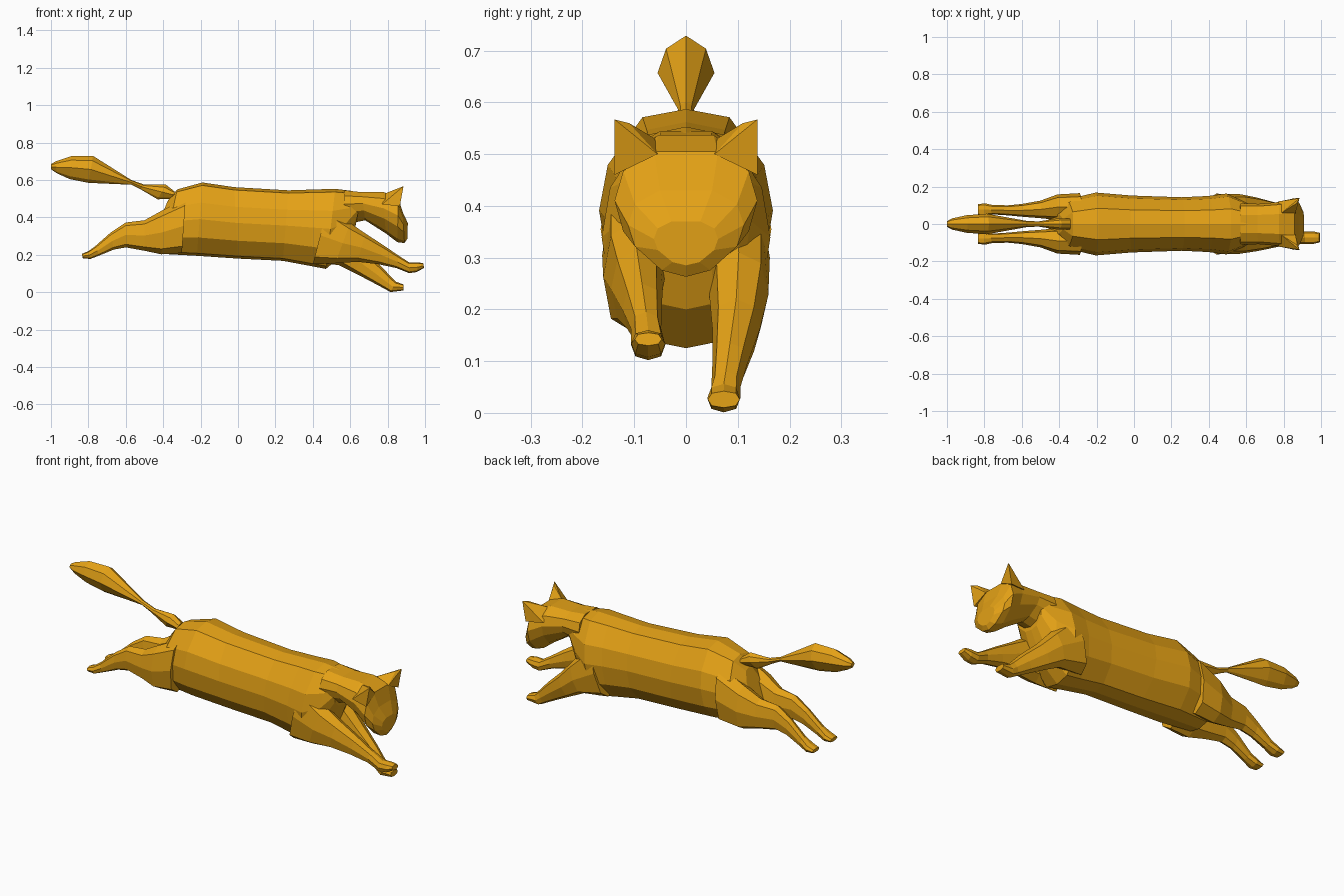
import bpy, bmesh
from mathutils import Vector

fur = bpy.data.materials.new("orange_fur")
fur.diffuse_color = (0.78, 0.36, 0.008, 1)

# Half cross-sections, top to bottom: (width fraction, height fraction)
BODY = [(0, 1), (.5, .92), (.9, .45), (1, .0), (.9, -.5), (.45, -.93), (0, -1)]
HEAD = [(0, 1), (.45, 1), (.88, .68), (1, .2), (.88, -.3), (.42, -.85), (0, -1)]
LIMB = [(0, 1), (.75, .75), (1, 0), (.75, -.75), (0, -1)]
TAIL = [(0, 1), (.7, .65), (1, 0), (.45, -.75), (0, -1)]


def finish(name, bm):
    bmesh.ops.recalc_face_normals(bm, faces=bm.faces)
    mesh = bpy.data.meshes.new(name)
    bm.to_mesh(mesh)
    bm.free()
    mesh.materials.append(fur)
    obj = bpy.data.objects.new(name, mesh)
    bpy.context.collection.objects.link(obj)
    return obj


def loft(name, section, rings, side=1):
    """Skin rings given as (top x, top z, bottom x, bottom z, centre y, half width)."""
    full = section + [(-s, t) for s, t in reversed(section[1:-1])]
    bm = bmesh.new()
    loops = []
    for xt, zt, xb, zb, yc, w in rings:
        top, bot = Vector((xt, 0, zt)), Vector((xb, 0, zb))
        loop = []
        for s, t in full:
            p = bot.lerp(top, (t + 1) / 2)
            p.y = side * yc + s * w
            loop.append(bm.verts.new(p))
        loops.append(loop)
    n = len(full)
    for a, b in zip(loops, loops[1:]):
        for i in range(n):
            j = (i + 1) % n
            bm.faces.new((a[i], a[j], b[j], b[i]))
    bm.faces.new(loops[0])
    bm.faces.new(loops[-1])
    return finish(name, bm)


# Torso from rump to neck
loft("torso", BODY, [
    (-.375, .49, -.46, .29, 0, .055),
    (-.325, .55, -.40, .205, 0, .13),
    (-.19, .587, -.22, .195, 0, .168),
    (-.02, .562, 0, .18, 0, .152),
    (.27, .545, .24, .168, 0, .143),
    (.42, .55, .38, .142, 0, .15),
    (.52, .553, .47, .125, 0, .163),
    (.60, .543, .56, .20, 0, .125),
    (.66, .53, .63, .36, 0, .09)])

# Head with blunt muzzle
loft("head", HEAD, [
    (.57, .545, .56, .36, 0, .11),
    (.66, .535, .68, .385, 0, .108),
    (.775, .537, .79, .315, 0, .118),
    (.857, .505, .852, .268, 0, .138),
    (.88, .43, .89, .263, 0, .112),
    (.908, .37, .905, .285, 0, .062)])

# Ears
for side, label in ((-1, "right"), (1, "left")):
    bm = bmesh.new()
    for x, y, z in [(.79, .06, .53), (.862, .055, .50), (.865, .138, .46),
                    (.77, .12, .47), (.885, .138, .567), (.868, .11, .56)]:
        bm.verts.new((x, side * y, z))
    bmesh.ops.convex_hull(bm, input=bm.verts)
    finish(label + "_ear", bm)

# Front legs, reaching forward at different heights
loft("right_front_leg", LIMB, [
    (.48, .46, .40, .15, .092, .07),
    (.60, .37, .52, .155, .10, .06),
    (.68, .315, .64, .163, .095, .05),
    (.78, .25, .75, .15, .085, .038),
    (.86, .195, .845, .13, .077, .029),
    (.915, .16, .915, .102, .073, .033),
    (.965, .16, .955, .108, .073, .033),
    (.99, .155, .995, .13, .073, .026)], -1)
loft("left_front_leg", LIMB, [
    (.48, .44, .40, .16, .092, .07),
    (.60, .31, .54, .145, .102, .057),
    (.68, .22, .62, .105, .097, .046),
    (.77, .135, .71, .058, .085, .034),
    (.82, .08, .785, .018, .077, .028),
    (.845, .056, .815, .001, .073, .032),
    (.885, .042, .885, .01, .073, .031)])

# Hind legs, stretched backward
for side, label in ((-1, "right"), (1, "left")):
    loft(label + "_hind_leg", LIMB, [
        (-.28, .50, -.30, .21, .09, .075),
        (-.41, .435, -.41, .203, .09, .068),
        (-.50, .385, -.50, .222, .078, .047),
        (-.60, .373, -.60, .24, .073, .034),
        (-.68, .32, -.665, .228, .073, .027),
        (-.765, .245, -.74, .197, .076, .025),
        (-.80, .22, -.79, .178, .077, .033),
        (-.835, .205, -.83, .182, .077, .03)], side)

# Tail: thin root swelling into a bushy tip
loft("tail", TAIL, [
    (-.34, .54, -.34, .50, 0, .03),
    (-.385, .575, -.43, .497, 0, .03),
    (-.50, .575, -.52, .55, 0, .014),
    (-.57, .60, -.57, .575, 0, .016),
    (-.775, .729, -.80, .585, 0, .055),
    (-.89, .728, -.90, .605, 0, .047),
    (-.975, .70, -.97, .637, 0, .03),
    (-1.0, .685, -1.0, .658, 0, .015)])
